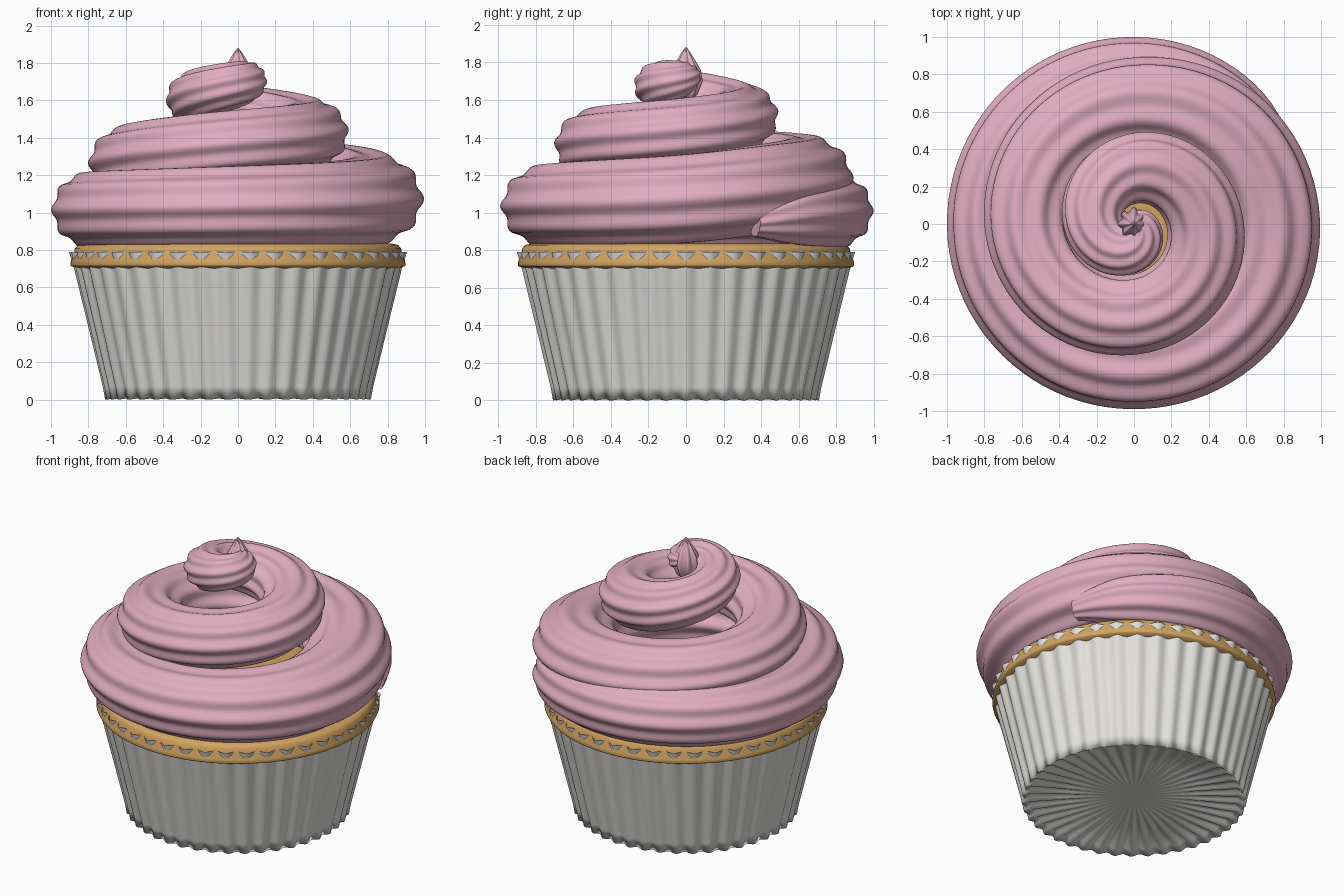
import bpy, bmesh, math
from mathutils import Vector

if "Cube" in bpy.data.objects:
    bpy.data.objects.remove(bpy.data.objects["Cube"])

def material(name, rgb):
    m = bpy.data.materials.new(name)
    m.diffuse_color = (*rgb, 1)
    m.use_nodes = True
    m.node_tree.nodes["Principled BSDF"].inputs["Base Color"].default_value = m.diffuse_color
    return m

PINK = material("pink frosting", (0.75, 0.42, 0.53))
TAN = material("baked sponge", (0.65, 0.37, 0.12))
WHITE = material("white paper", (0.78, 0.77, 0.74))

def loft(name, rings, mat, cap_start=False, cap_end=False, sharp=40):
    """Skin a list of equally sized closed rings."""
    bm = bmesh.new()
    vs = [[bm.verts.new(p) for p in ring] for ring in rings]
    n = len(vs[0])
    for a, b in zip(vs, vs[1:]):
        for i in range(n):
            j = (i + 1) % n
            bm.faces.new((a[i], a[j], b[j], b[i]))
    for use, ring in ((cap_start, vs[0]), (cap_end, vs[-1])):
        if use:
            c = bm.verts.new(sum((v.co for v in ring), Vector()) / n)
            for i in range(n):
                bm.faces.new((ring[i], ring[(i + 1) % n], c))
    bmesh.ops.recalc_face_normals(bm, faces=bm.faces)
    me = bpy.data.meshes.new(name)
    bm.to_mesh(me)
    bm.free()
    me.materials.append(mat)
    ob = bpy.data.objects.new(name, me)
    bpy.context.collection.objects.link(ob)
    bpy.ops.object.select_all(action='DESELECT')
    ob.select_set(True)
    bpy.context.view_layer.objects.active = ob
    bpy.ops.object.shade_smooth_by_angle(angle=math.radians(sharp))
    return ob

def round_ring(r, z, n, lobes=0, depth=0.0, lift=0.0):
    """Horizontal ring with a wavy outline."""
    out = []
    for i in range(n):
        a = math.tau * i / n
        w = math.cos(lobes * a)
        out.append((math.cos(a) * (r + depth * w), math.sin(a) * (r + depth * w), z + lift * w))
    return out

# Pleated paper wrapper with a slightly hollow base
PLEATS = 42
wrap = [round_ring(r, z, PLEATS * 8, PLEATS, d, l) for r, z, d, l in (
    (0.10, 0.035, 0.0, 0.0), (0.40, 0.032, 0.003, -0.005), (0.66, 0.026, 0.006, -0.012),
    (0.70, 0.003, 0.010, -0.003), (0.715, 0.07, 0.008, 0.0), (0.785, 0.36, 0.008, 0.0),
    (0.866, 0.70, 0.010, 0.0), (0.888, 0.79, 0.015, 0.0))]
loft("paper_wrapper", wrap, WHITE, cap_start=True, sharp=180)

# Sponge that swells over the wrapper just below its rim
sponge = [round_ring(r, z, 128) for r, z in (
    (0.80, 0.68), (0.862, 0.704), (0.892, 0.714), (0.896, 0.722), (0.893, 0.742),
    (0.876, 0.785), (0.872, 0.81), (0.855, 0.828), (0.82, 0.835), (0.40, 0.835))]
loft("sponge_cake", sponge, TAN, True, True, sharp=50)

# Piped swirl: angle, outer radius, centre height, tube radius
KEYS = [(25, 0.94, 0.945, 0.075), (46, 0.985, 0.985, 0.165), (90, 1.0, 1.01, 0.20),
        (180, 1.0, 1.015, 0.208), (270, 0.99, 1.036, 0.223), (350, 0.998, 1.065, 0.245),
        (400, 0.965, 1.13, 0.245), (450, 0.89, 1.19, 0.225), (540, 0.80, 1.27, 0.20),
        (630, 0.70, 1.365, 0.19), (720, 0.59, 1.43, 0.185), (810, 0.49, 1.52, 0.17),
        (900, 0.38, 1.62, 0.145), (990, 0.27, 1.685, 0.125), (1080, 0.14, 1.71, 0.095),
        (1170, 0.07, 1.73, 0.055)]

def sample(deg):
    """Smooth cubic interpolation through the swirl keys."""
    k = next(i for i in range(len(KEYS) - 1) if deg <= KEYS[i + 1][0])
    def slope(i, c):
        a, b = KEYS[max(i - 1, 0)], KEYS[min(i + 1, len(KEYS) - 1)]
        return (b[c] - a[c]) / (b[0] - a[0])
    h = KEYS[k + 1][0] - KEYS[k][0]
    t = (deg - KEYS[k][0]) / h
    return [(2*t**3 - 3*t*t + 1) * KEYS[k][c] + (t**3 - 2*t*t + t) * h * slope(k, c)
            + (3*t*t - 2*t**3) * KEYS[k + 1][c] + (t**3 - t*t) * h * slope(k + 1, c)
            for c in (1, 2, 3)]

RIDGES, SIDES = 10, 80
swirl = []
for deg in range(25, 1171, 4):
    outer, z, r = sample(deg)
    a = math.radians(deg)
    twist = math.radians(max(0, deg - 540) * 0.04 + max(0, deg - 810) * 0.2)
    widen = 1 + 0.14 * min(1, max(0, (deg - 150) / 100))
    ring = []
    for i in range(SIDES):
        p = math.tau * i / SIDES
        q = r * (0.95 + 0.05 * math.cos(RIDGES * (p - twist)))
        d = outer - r * widen + q * widen * math.cos(p)
        ring.append((d * math.cos(a), d * math.sin(a), z + q * math.sin(p)))
    swirl.append(ring)
loft("frosting_swirl", swirl, PINK, True, True, sharp=60)

# Pulled ribbed peak in the middle
peak = [round_ring(r, z, 64, 8, r * 0.12) for r, z in (
    (0.02, 1.59), (0.055, 1.63), (0.08, 1.70), (0.07, 1.76), (0.045, 1.81),
    (0.02, 1.855), (0.003, 1.88))]
loft("frosting_peak", peak, PINK, True, True, sharp=60)
